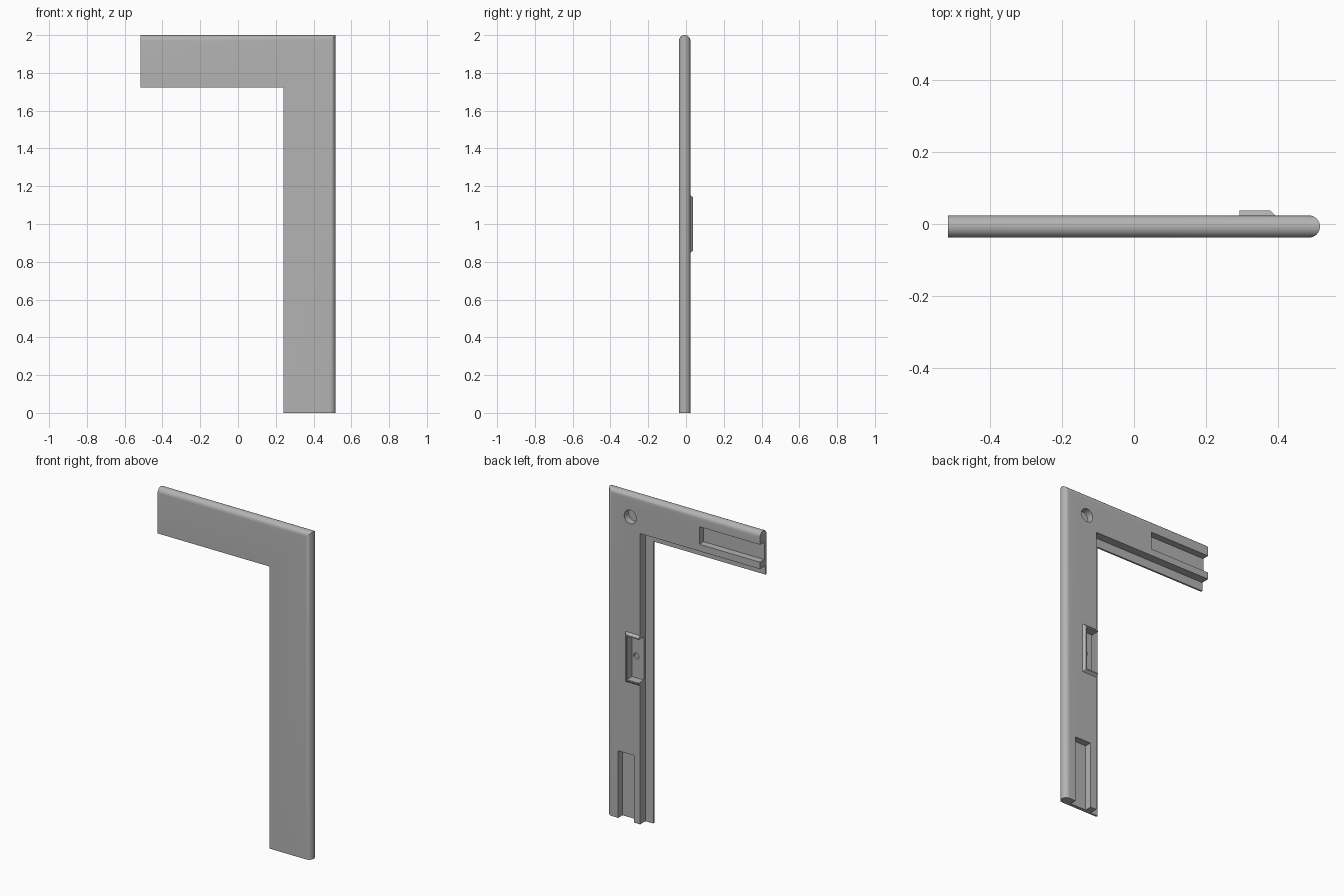
import bpy, bmesh, math
from mathutils import Matrix

if "Cube" in bpy.data.objects:
    bpy.data.objects.remove(bpy.data.objects["Cube"], do_unlink=True)

HALF, TOP = 0.517, 2.0            # half width and height of the frame
FRONT, BACK = -0.038, 0.024       # faces of the moulding
WIDTH, STEP = 0.277, 0.224        # full width, and width before the rebate
LIP = FRONT + 0.011               # rear face of the thin inner lip

grey = bpy.data.materials.new("mid_grey")
grey.use_nodes = True
colour = (0.45, 0.45, 0.45, 1)
grey.diffuse_color = colour
grey.node_tree.nodes["Principled BSDF"].inputs["Base Color"].default_value = colour


def finish(name, bm):
    bmesh.ops.recalc_face_normals(bm, faces=bm.faces)
    mesh = bpy.data.meshes.new(name)
    bm.to_mesh(mesh)
    bm.free()
    mesh.materials.append(grey)
    obj = bpy.data.objects.new(name, mesh)
    bpy.context.collection.objects.link(obj)
    return obj


def block(name, x, y, z, taper=0.0):
    """Box from ranges; taper slopes the outer, upper and lower sides."""
    bm = bmesh.new()
    bmesh.ops.create_cube(bm, size=1)
    for v in bm.verts:
        inset = taper if v.co.y > 0 else 0
        v.co = (x[1] - inset if v.co.x > 0 else x[0],
                y[1] if v.co.y > 0 else y[0],
                z[1] - inset if v.co.z > 0 else z[0] + inset)
    return finish(name, bm)


def drill(name, x, z, radius, y):
    """Round cutter along the depth of the frame."""
    bm = bmesh.new()
    place = Matrix.Translation((x, sum(y) / 2, z)) @ Matrix.Rotation(math.pi / 2, 4, 'X')
    bmesh.ops.create_cone(bm, cap_ends=True, segments=32, radius1=radius,
                          radius2=radius, depth=y[1] - y[0], matrix=place)
    return finish(name, bm)


def combine(target, tool, operation):
    tool.hide_render = True
    mod = target.modifiers.new(tool.name, 'BOOLEAN')
    mod.operation, mod.solver, mod.object = operation, 'EXACT', tool
    bpy.ops.object.select_all(action='DESELECT')
    bpy.context.view_layer.objects.active = target
    target.select_set(True)
    bpy.ops.object.modifier_apply(modifier=mod.name)
    bpy.data.objects.remove(tool, do_unlink=True)


# Moulding profile: (distance from outer edge, depth), half-round outside
radius, middle = (BACK - FRONT) / 2, (BACK + FRONT) / 2
profile = []
for i in range(17):
    a = math.pi * i / 16
    profile.append((radius * (1 - math.sin(a)), middle - radius * math.cos(a)))
profile += [(STEP, BACK), (STEP, LIP), (WIDTH, LIP), (WIDTH, FRONT)]

# Mitred frame: profile swept up the post and along the arm
bm = bmesh.new()
rings = [
    [bm.verts.new((HALF - o, y, 0)) for o, y in profile],
    [bm.verts.new((HALF - o, y, TOP - o)) for o, y in profile],
    [bm.verts.new((-HALF, y, TOP - o)) for o, y in profile],
]
for a, b in zip(rings, rings[1:]):
    for i in range(len(profile)):
        j = (i + 1) % len(profile)
        bm.faces.new((a[i], a[j], b[j], b[i]))
bm.faces.new(rings[0])
bm.faces.new(rings[-1])
frame = finish("corner_frame", bm)

# Raised catch surround on the back of the post
combine(frame, block("catch_surround", (HALF - STEP, 0.399), (0.016, 0.038),
                     (0.84, 1.16), 0.02), 'UNION')

# Catch recess, open towards the rebate, with a small screw hole
combine(frame, block("catch_recess", (0.27, 0.373), (-0.012, 0.1), (0.868, 1.132)), 'DIFFERENCE')
combine(frame, drill("screw_hole", 0.345, 1.0, 0.018, (-0.027, 0.05)), 'DIFFERENCE')

# Joining slots at both free ends, and the round corner pocket
slot_floor, near, far, length = -0.018, 0.075, 0.182, 0.41
combine(frame, block("post_slot", (HALF - far, HALF - near), (slot_floor, 0.1),
                     (-0.1, length)), 'DIFFERENCE')
combine(frame, block("arm_slot", (-HALF - 0.1, -HALF + length), (slot_floor, 0.1),
                     (TOP - far, TOP - near)), 'DIFFERENCE')
combine(frame, drill("corner_pocket", 0.36, 1.86, 0.041, (slot_floor, 0.1)), 'DIFFERENCE')

bpy.ops.object.shade_smooth_by_angle(angle=math.radians(30))
